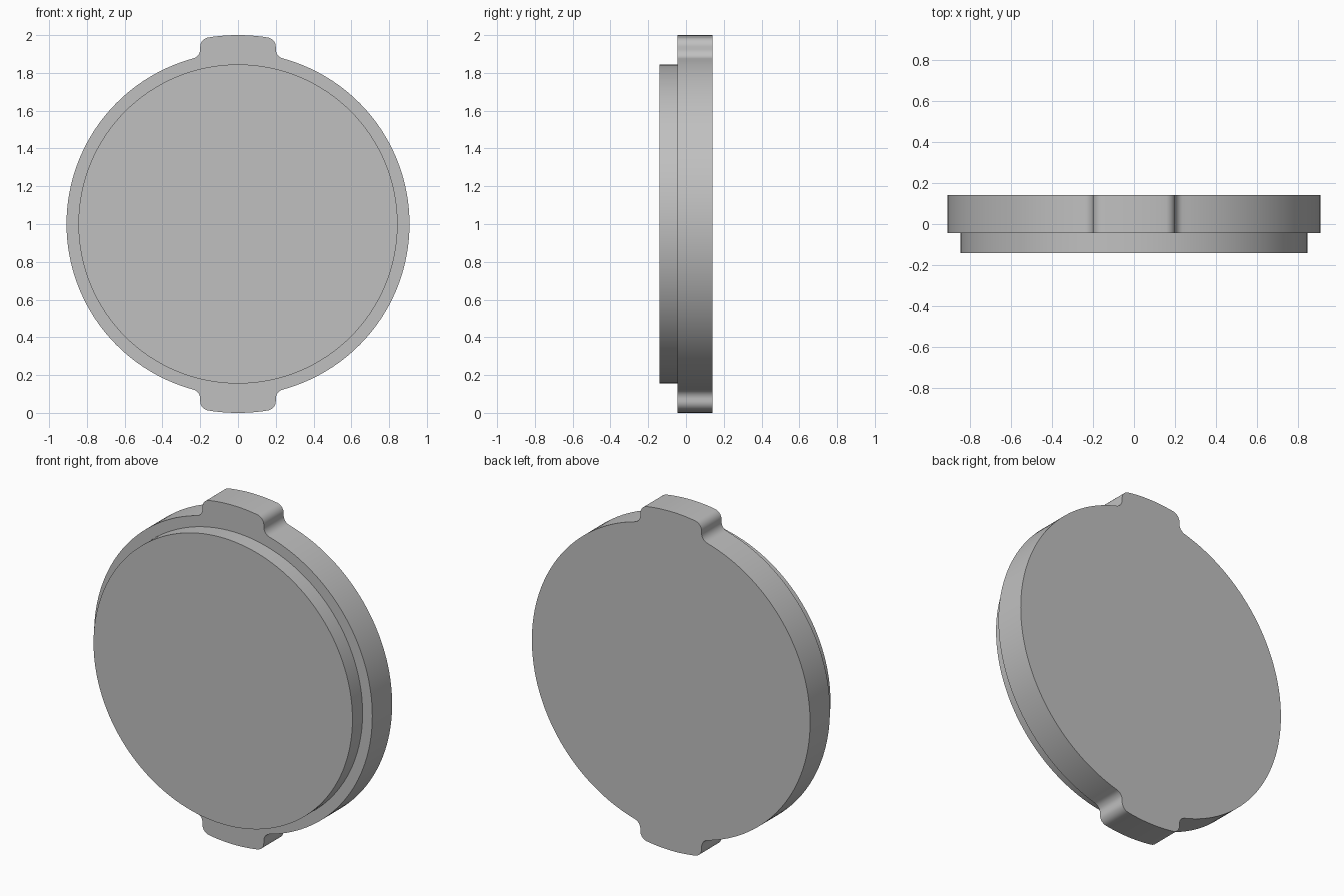
import bpy, bmesh
from math import atan2, cos, sin, pi, sqrt

cube = bpy.data.objects.get("Cube")
if cube:
    bpy.data.objects.remove(cube, do_unlink=True)

# Plain grey material
grey = bpy.data.materials.new("plain grey")
grey.use_nodes = True
colour = (0.53, 0.53, 0.53, 1)
grey.diffuse_color = colour
grey.node_tree.nodes["Principled BSDF"].inputs["Base Color"].default_value = colour

RIM, TAB, HALF, FILLET = 0.908, 1.0, 0.2, 0.05


def arc(cx, cz, r, start, end, steps):
    angles = [start + (end - start) * i / steps for i in range(steps + 1)]
    return [(cx + r * cos(a), cz + r * sin(a)) for a in angles]


def plate(name, outline, front, back):
    """Extrude a closed x-z outline from the front y to the back y."""
    bm = bmesh.new()
    face = bm.faces.new([bm.verts.new((x, front, z + 1)) for x, z in outline])
    side = bmesh.ops.extrude_face_region(bm, geom=[face], use_keep_orig=True)
    moved = [v for v in side["geom"] if isinstance(v, bmesh.types.BMVert)]
    bmesh.ops.translate(bm, verts=moved, vec=(0, back - front, 0))
    bmesh.ops.recalc_face_normals(bm, faces=bm.faces)
    mesh = bpy.data.meshes.new(name)
    bm.to_mesh(mesh)
    bm.free()
    mesh.materials.append(grey)
    obj = bpy.data.objects.new(name, mesh)
    bpy.context.collection.objects.link(obj)
    bpy.ops.object.select_all(action="DESELECT")
    obj.select_set(True)
    bpy.context.view_layer.objects.active = obj
    bpy.ops.object.shade_smooth_by_angle(angle=pi / 6)


# Quarter outline of the flange: tab tip, rounded corner, fillet, rim
corner_x, fillet_x = HALF - FILLET, HALF + FILLET
corner_z = sqrt((TAB - FILLET) ** 2 - corner_x ** 2)
fillet_z = sqrt((RIM + FILLET) ** 2 - fillet_x ** 2)
corner_a = atan2(corner_z, corner_x)
fillet_a = atan2(fillet_z, fillet_x)
quarter = arc(0, 0, TAB, pi / 2, corner_a, 6)
quarter += arc(corner_x, corner_z, FILLET, corner_a, 0, 8)[1:]
quarter += arc(fillet_x, fillet_z, FILLET, pi, pi + fillet_a, 8)
quarter += arc(0, 0, RIM, fillet_a, 0, 32)[1:]

# Mirror the quarter to the lower half, then to the other side
half = quarter + [(x, -z) for x, z in reversed(quarter[:-1])]
outline = half + [(-x, z) for x, z in reversed(half[1:-1])]

plate("tabbed_flange", outline, -0.045, 0.14)
plate("front_disc", arc(0, 0, 0.845, 0, 2 * pi, 128)[:-1], -0.14, -0.045)
